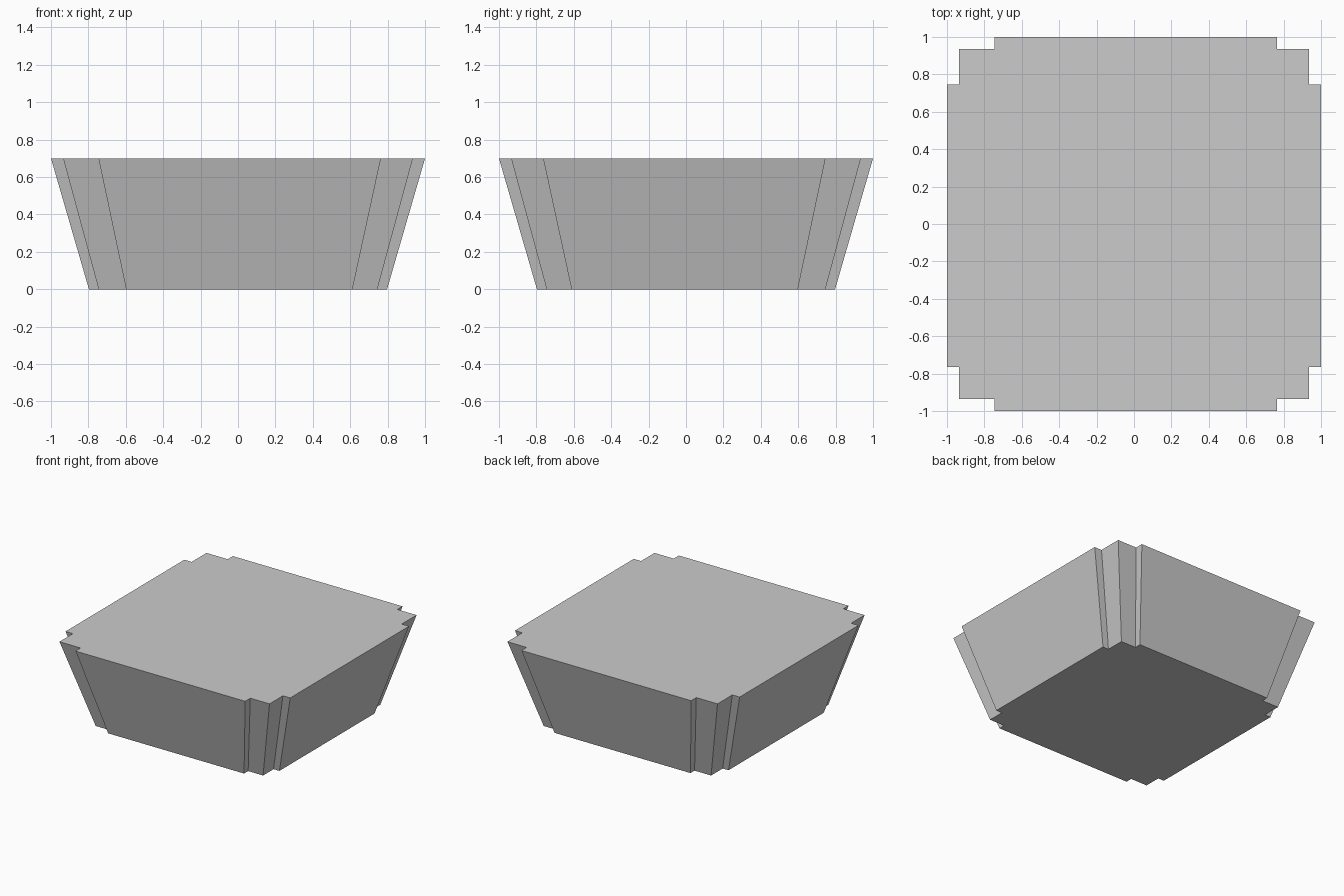
import bpy
import bmesh

old = bpy.data.objects.get("Cube")
if old:
    bpy.data.objects.remove(old, do_unlink=True)

grey = bpy.data.materials.new("light_grey")
grey.use_nodes = True
colour = (0.6, 0.6, 0.6, 1)
grey.diffuse_color = colour
grey.node_tree.nodes["Principled BSDF"].inputs["Base Color"].default_value = colour

HEIGHT = 0.7


def outline(panel, corner, half, shift):
    """Square with four raised side panels, listed anticlockwise."""
    lo, hi = shift - half, shift + half
    return [
        (panel, -hi), (panel, -lo), (corner, -lo), (corner, corner),
        (hi, corner), (hi, panel), (lo, panel), (lo, corner),
        (-corner, corner), (-corner, -lo), (-panel, -lo), (-panel, -hi),
        (-corner, -hi), (-corner, -corner), (lo, -corner), (lo, -panel),
        (hi, -panel), (hi, -corner), (corner, -corner), (corner, -hi),
    ]


# Tapered body: the same stepped outline at the base and the rim
bm = bmesh.new()
base = [bm.verts.new((x, y, 0)) for x, y in outline(0.797, 0.745, 0.605, 0.007)]
rim = [bm.verts.new((x, y, HEIGHT)) for x, y in outline(1, 0.935, 0.755, 0.009)]
bm.faces.new(base[::-1])
bm.faces.new(rim)
for i in range(len(base)):
    j = (i + 1) % len(base)
    bm.faces.new((base[i], base[j], rim[j], rim[i]))
bmesh.ops.recalc_face_normals(bm, faces=bm.faces)

mesh = bpy.data.meshes.new("tapered_body")
bm.to_mesh(mesh)
bm.free()
mesh.materials.append(grey)
body = bpy.data.objects.new("tapered_body", mesh)
bpy.context.collection.objects.link(body)
